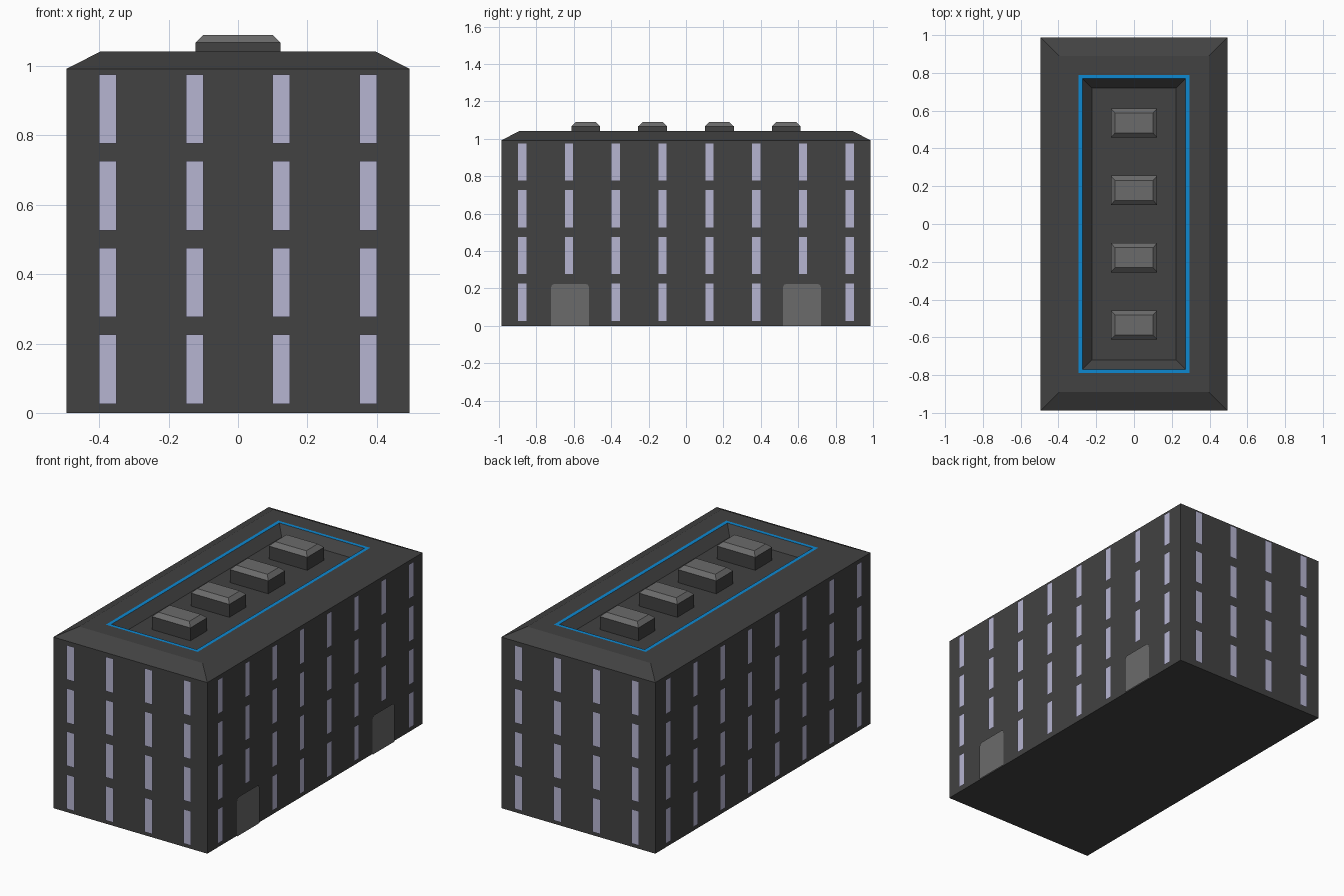
import bpy, bmesh, math

if "Cube" in bpy.data.objects:
    bpy.data.objects.remove(bpy.data.objects["Cube"])


def material(name, color):
    m = bpy.data.materials.new(name)
    m.diffuse_color = (*color, 1)
    m.use_nodes = True
    m.node_tree.nodes["Principled BSDF"].inputs["Base Color"].default_value = m.diffuse_color
    return m


WALL = material("dark grey wall", (0.054, 0.054, 0.054))
GLASS = material("pale lilac glass", (0.47, 0.46, 0.64))
GREY = material("mid grey", (0.145, 0.145, 0.145))
BLUE = material("blue trim", (0.004, 0.25, 0.64))


def finish(bm, name, mats):
    me = bpy.data.meshes.new(name)
    bm.to_mesh(me)
    bm.free()
    for m in mats:
        me.materials.append(m)
    ob = bpy.data.objects.new(name, me)
    bpy.context.collection.objects.link(ob)
    return ob


def loft(name, rings, mats, accent, cy=0):
    """Stack rectangles (half x, half y, z); accent = band numbers using material 1."""
    bm = bmesh.new()
    loops = [[bm.verts.new((sx * hx, cy + sy * hy, z))
              for sx, sy in ((-1, -1), (1, -1), (1, 1), (-1, 1))] for hx, hy, z in rings]
    bm.faces.new(loops[0][::-1])
    for i, (a, b) in enumerate(zip(loops, loops[1:])):
        for k in range(4):
            f = bm.faces.new((a[k], a[k - 3], b[k - 3], b[k]))
            f.material_index = int(i in accent)
    top = bm.faces.new(loops[-1])
    top.material_index = int(len(rings) - 1 in accent)
    return finish(bm, name, mats)


# Main block with sloped roof edge, blue trim ring and sunken roof floor
loft("building", [(0.494, 0.987, 0), (0.494, 0.987, 0.992), (0.396, 0.89, 1.042),
                  (0.295, 0.79, 1.042), (0.273, 0.769, 1.042), (0.223, 0.719, 0.992)],
     [WALL, BLUE], {3})

# Four roof units with paler bevelled caps
for i in range(4):
    loft(f"roof_unit_{i + 1}", [(0.123, 0.077, 0.99), (0.123, 0.077, 1.067), (0.1, 0.053, 1.09)],
         [WALL, GREY], {1, 2}, cy=(i - 1.5) * 0.357)


def panels(name, side, outlines, mat):
    """Thin flat panels on a wall; outlines are lists of (along, z) points."""
    bm = bmesh.new()
    place = {"front": lambda u, z: (u, -1.0, z), "back": lambda u, z: (-u, 1.0, z),
             "right": lambda u, z: (0.5, u, z), "left": lambda u, z: (-0.5, -u, z)}[side]
    for pts in outlines:
        bm.faces.new([bm.verts.new(place(u, z)) for u, z in pts])
    return finish(bm, name, [mat])


def window(u, z, w):
    return [(u - w / 2, z - 0.1), (u + w / 2, z - 0.1), (u + w / 2, z + 0.1), (u - w / 2, z + 0.1)]


def door(u):
    w, h, r = 0.102, 0.225, 0.02
    pts = [(u - w, 0), (u + w, 0)]
    for s, a0 in ((1, 0), (-1, 90)):
        for a in (0, 45, 90):
            t = math.radians(a0 + a)
            pts.append((u + s * (w - r) + r * math.cos(t), h - r + r * math.sin(t)))
    return pts


# Window grids: four columns on the ends, eight on the long sides
for side, cols, w in (("front", 4, 0.05), ("back", 4, 0.05), ("right", 8, 0.044), ("left", 8, 0.044)):
    grid = [window((c - (cols - 1) / 2) * 0.25, 0.126 + 0.25 * r, w)
            for c in range(cols) for r in range(4)
            if not (side == "right" and r == 0 and c in (1, 6))]
    panels(side + "_windows", side, grid, GLASS)

# Two doors on the right side
panels("doors", "right", [door(-0.62), door(0.62)], GREY)
